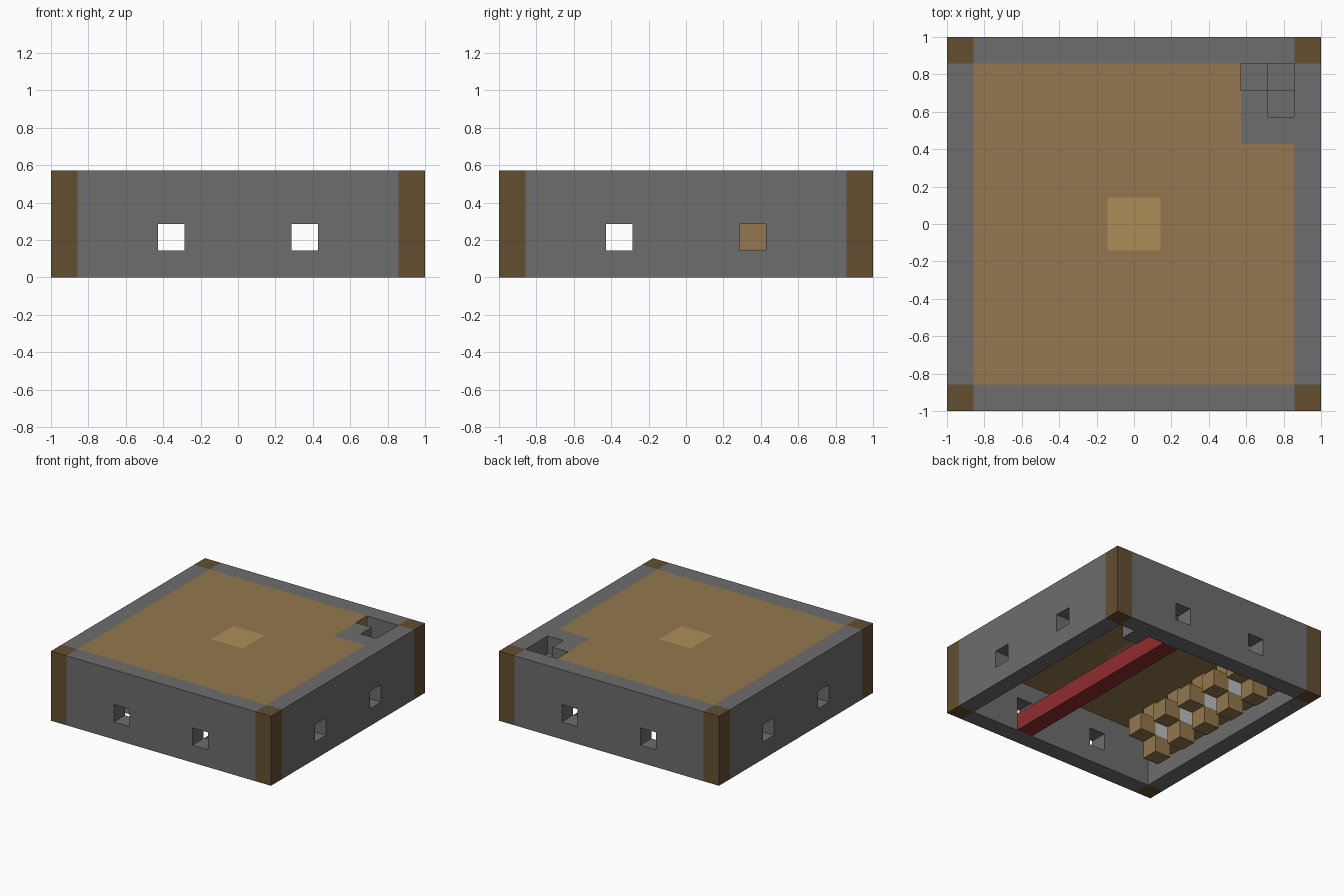
import bpy
import bmesh
from itertools import product

if "Cube" in bpy.data.objects:
    bpy.data.objects.remove(bpy.data.objects["Cube"], do_unlink=True)

N = 14            # blocks along each side
H = 4             # blocks in height
U = 2 / N         # size of one block


def material(name, *rgb):
    """Flat material from display colour values."""
    lin = [((c / 255 + 0.055) / 1.055) ** 2.4 for c in rgb] + [1.0]
    mat = bpy.data.materials.new(name)
    mat.use_nodes = True
    mat.diffuse_color = lin
    mat.node_tree.nodes["Principled BSDF"].inputs["Base Color"].default_value = lin
    return mat


stone = material("stone grey", 109, 109, 109)
plank = material("plank brown", 147, 119, 78)
log = material("dark log brown", 99, 78, 48)
pale = material("pale wood", 172, 142, 88)
red = material("red", 144, 44, 44)
white = material("off white", 186, 191, 191)


def box(xs, ys, zs):
    """Set of block cells filling three ranges."""
    return set(product(range(*xs), range(*ys), range(*zs)))


# Corner posts and walls with two windows on each side
edge, last = (0, N - 1), N - 1
windows = {(x, y, 1) for a in (4, 9) for e in edge for x, y in ((a, e), (e, a))}
posts = {(x, y, z) for x in edge for y in edge for z in range(H)}
ring = box((0, N), (0, N), (0, H)) - box((1, last), (1, last), (0, H))
walls = ring - posts - windows

# Roof with a stair opening, its stone landing and a pale centre
opening = {(11, 12, 3), (12, 12, 3), (12, 11, 3)}
landing = box((11, 13), (10, 13), (3, 4)) - opening
centre = box((6, 8), (6, 8), (3, 4))
roof = box((1, last), (1, last), (3, 4)) - landing - opening - centre

# Winding stair, long runner and row of cross-shaped stands
stair = {(11, 12, 0), (12, 12, 1), (12, 11, 2)}
runner = box((9, 10), (1, last), (0, 1))
rows = range(3, 12, 2)
cores = {(2, y, 1) for y in rows}
arms = {(2 + dx, y, 1 + dz) for y in rows
        for dx, dz in ((1, 0), (-1, 0), (0, 1), (0, -1))}

parts = [
    ("corner_posts", posts, log),
    ("outer_walls", walls, stone),
    ("roof_planks", roof, plank),
    ("roof_centre", centre, pale),
    ("stair_landing", landing, stone),
    ("stair_steps", stair, stone),
    ("floor_runner", runner, red),
    ("stand_cores", cores, white),
    ("stand_arms", arms, plank),
]
filled = set().union(*(cells for _, cells, _ in parts))


def build(name, cells, mat):
    """Mesh the cells, keeping only faces that border open space."""
    bm = bmesh.new()
    for cell in sorted(cells):
        for axis, side in product(range(3), (0, 1)):
            neighbour = list(cell)
            neighbour[axis] += 2 * side - 1
            if tuple(neighbour) in filled:
                continue
            corners = []
            for u, v in ((0, 0), (1, 0), (1, 1), (0, 1)):
                p = list(cell)
                p[axis] += side
                p[(axis + 1) % 3] += u
                p[(axis + 2) % 3] += v
                corners.append(bm.verts.new((p[0] * U - 1, p[1] * U - 1, p[2] * U)))
            bm.faces.new(corners if side else corners[::-1])
    bmesh.ops.remove_doubles(bm, verts=bm.verts[:], dist=U / 100)
    mesh = bpy.data.meshes.new(name)
    bm.to_mesh(mesh)
    bm.free()
    mesh.materials.append(mat)
    bpy.context.collection.objects.link(bpy.data.objects.new(name, mesh))


for part in parts:
    build(*part)
